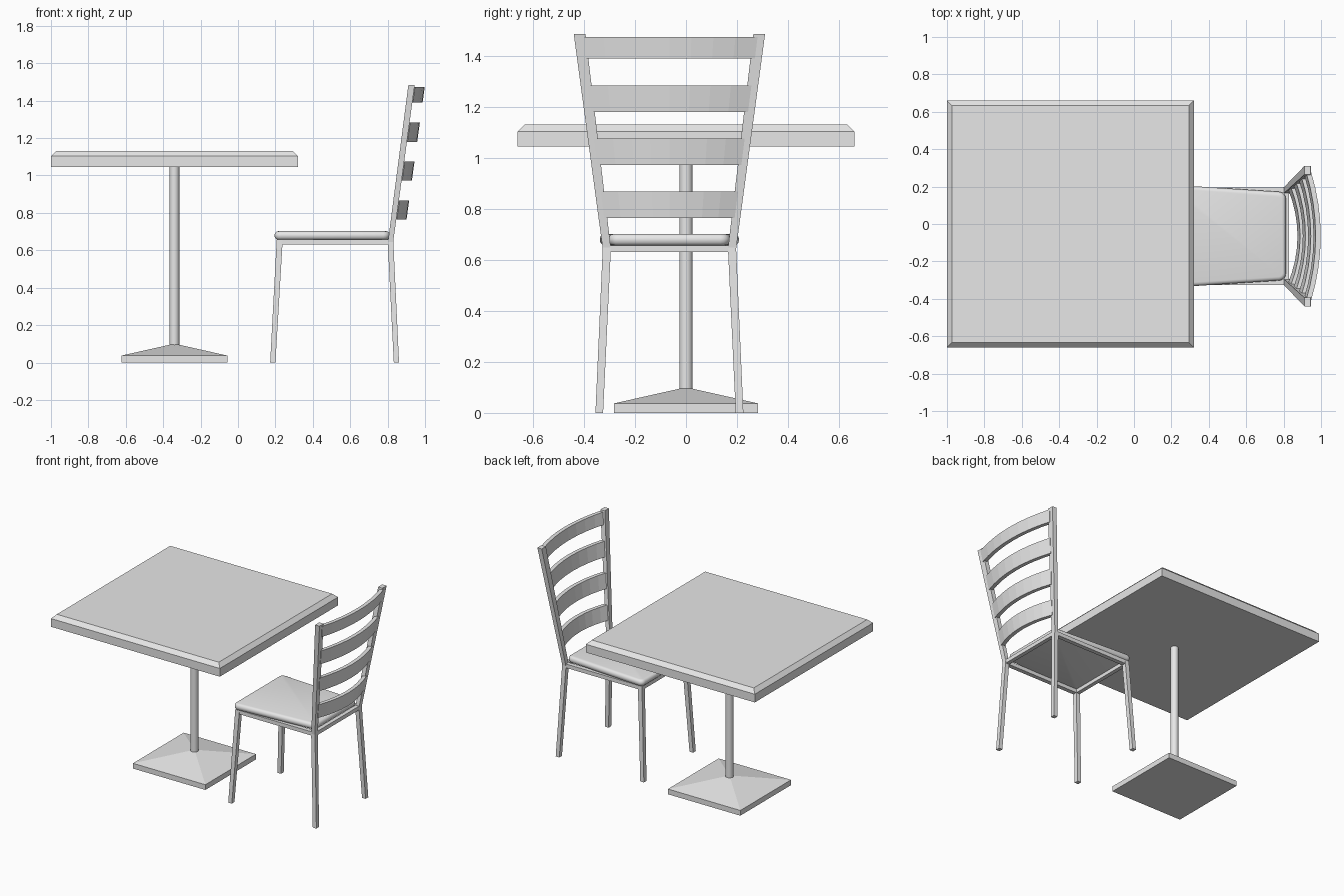
import bpy
import bmesh
import math

if "Cube" in bpy.data.objects:
    bpy.data.objects.remove(bpy.data.objects["Cube"])

grey = bpy.data.materials.new("light grey")
grey.use_nodes = True
grey.diffuse_color = (0.8, 0.8, 0.8, 1)
grey.node_tree.nodes["Principled BSDF"].inputs["Base Color"].default_value = (0.8, 0.8, 0.8, 1)


def finish(bm, name, smooth=None):
    bmesh.ops.recalc_face_normals(bm, faces=bm.faces)
    mesh = bpy.data.meshes.new(name)
    bm.to_mesh(mesh)
    bm.free()
    mesh.materials.append(grey)
    obj = bpy.data.objects.new(name, mesh)
    bpy.context.collection.objects.link(obj)
    if smooth is not None:
        bpy.ops.object.select_all(action='DESELECT')
        obj.select_set(True)
        bpy.context.view_layer.objects.active = obj
        bpy.ops.object.shade_smooth_by_angle(angle=math.radians(smooth))
    return obj


def skin(bm, rings):
    """Join equal vertex rings into a closed solid."""
    rings = [[bm.verts.new(p) for p in ring] for ring in rings]
    n = len(rings[0])
    for a, b in zip(rings, rings[1:]):
        for i in range(n):
            j = (i + 1) % n
            bm.faces.new((a[i], a[j], b[j], b[i]))
    bm.faces.new(rings[0][::-1])
    bm.faces.new(rings[-1])


def rect(cx, cy, hx, hy, z):
    return [(cx + sx * hx, cy + sy * hy, z)
            for sx, sy in ((-1, -1), (1, -1), (1, 1), (-1, 1))]


def block(name, *sections):
    """Solid through rectangular sections (cx, cy, hx, hy, z)."""
    bm = bmesh.new()
    skin(bm, [rect(*s) for s in sections])
    return finish(bm, name)


# Table: chamfered top, pyramid foot, round column
TX = -0.34
block("table_top", (TX, 0, 0.66, 0.66, 1.045), (TX, 0, 0.66, 0.66, 1.103),
      (TX, 0, 0.633, 0.633, 1.13))
block("table_foot", (TX, 0, 0.283, 0.283, 0), (TX, 0, 0.283, 0.283, 0.037),
      (TX, 0, 0.025, 0.025, 0.095))
bm = bmesh.new()
skin(bm, [[(TX + 0.026 * math.cos(k * math.tau / 16), 0.026 * math.sin(k * math.tau / 16), z)
           for k in range(16)] for z in (0.08, 1.046)])
finish(bm, "table_column", 40)

# Chair legs and back posts
CY = -0.065
for side, s in (("left", 1), ("right", -1)):
    block("front_leg_" + side, (0.186, CY + s * 0.275, 0.014, 0.015, 0),
          (0.223, CY + s * 0.245, 0.016, 0.016, 0.655))
    block("back_leg_" + side, (0.847, CY + s * 0.275, 0.014, 0.015, 0),
          (0.815, CY + s * 0.245, 0.015, 0.016, 0.655))
    block("back_post_" + side, (0.815, CY + s * 0.245, 0.014, 0.016, 0.64),
          (0.928, CY + s * 0.352, 0.017, 0.023, 1.485))
    block("seat_rail_" + side, (0.518, CY + s * 0.245, 0.31, 0.015, 0.63),
          (0.518, CY + s * 0.245, 0.31, 0.015, 0.657))
for name, x in (("front", 0.222), ("back", 0.815)):
    block("seat_rail_" + name, (x, CY, 0.014, 0.235, 0.63), (x, CY, 0.014, 0.235, 0.657))

# Seat cushion: rounded, narrower towards the back
bm = bmesh.new()
skin(bm, [[(0.195, CY - 0.275, z), (0.812, CY - 0.235, z),
           (0.812, CY + 0.235, z), (0.195, CY + 0.275, z)] for z in (0.656, 0.702)])
bmesh.ops.bevel(bm, geom=[e for e in bm.edges if abs(e.verts[0].co.z - e.verts[1].co.z) > 0.01],
                offset=0.035, segments=4, profile=0.5, affect='EDGES')
bmesh.ops.bevel(bm, geom=[e for e in bm.edges if abs(e.verts[0].co.z - e.verts[1].co.z) < 0.001],
                offset=0.02, segments=3, profile=0.5, affect='EDGES')
finish(bm, "seat_cushion", 60)

# Curved back slats, bowed backwards and leaning with the posts
for number, (low, high) in enumerate(((0.765, 0.867), (0.972, 1.075), (1.18, 1.283), (1.39, 1.473))):
    bm = bmesh.new()
    rings = []
    for k in range(9):
        t = k / 4 - 1
        bow = 0.055 - 0.052 * t * t
        ring = []
        for z, thick in ((low, 0), (low, 0.027), (high, 0.027), (high, 0)):
            f = (z - 0.64) / 0.845
            x = 0.829 + 0.116 * f + bow - thick
            ring.append((x, CY + t * (0.24 + 0.107 * f), z))
        rings.append(ring)
    skin(bm, rings)
    finish(bm, "back_slat_%d" % (number + 1))
